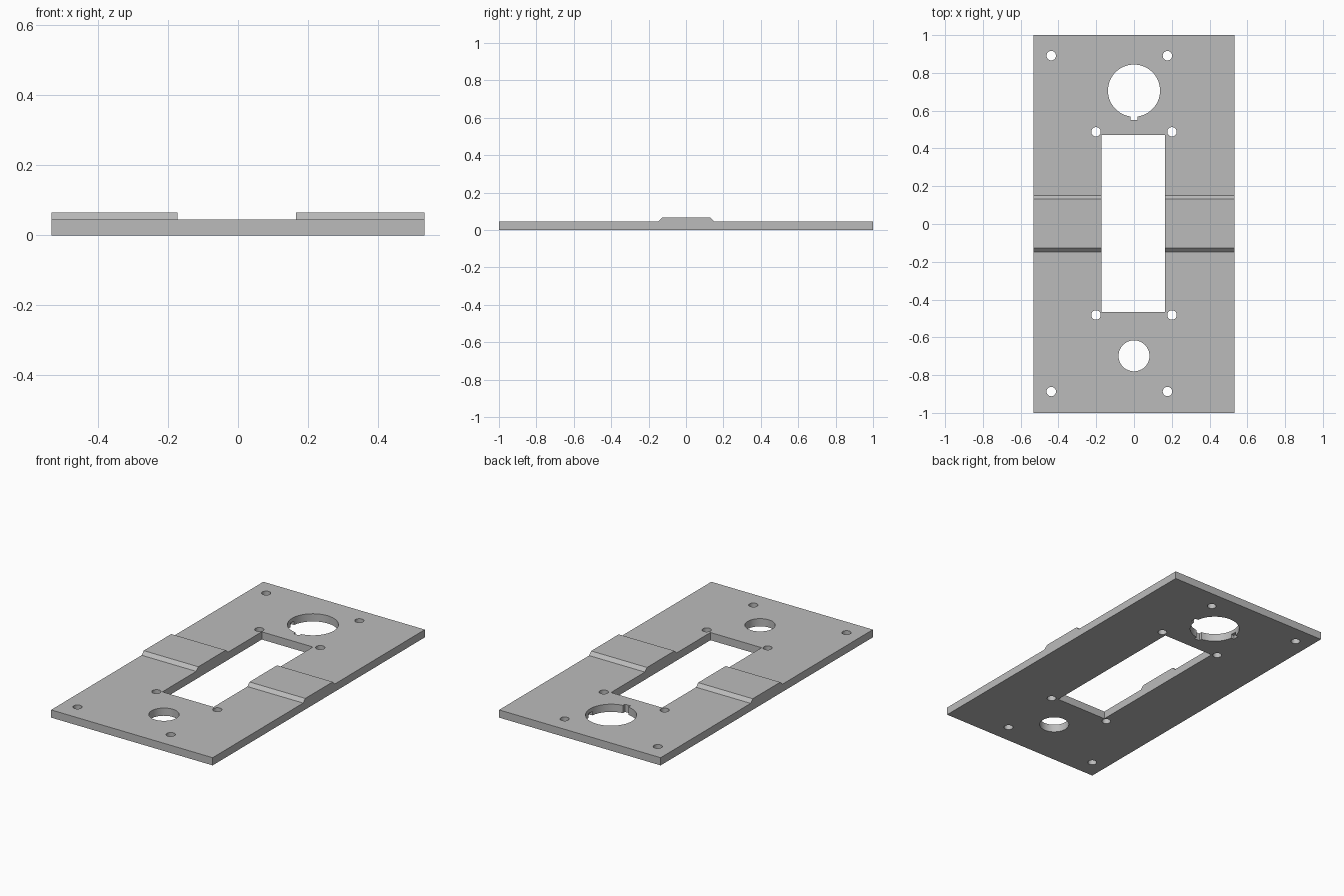
import bpy

cube = bpy.data.objects.get("Cube")
if cube:
    bpy.data.objects.remove(cube, do_unlink=True)

HALF_W, HALF_L = 0.533, 1.0
BASE, RIDGE = 0.046, 0.066

grey = bpy.data.materials.new("plain grey")
grey.use_nodes = True
colour = (0.5, 0.5, 0.5, 1)
grey.diffuse_color = colour
grey.node_tree.nodes["Principled BSDF"].inputs["Base Color"].default_value = colour

# Plate with raised, chamfered cross ridge: side profile swept across x
profile = [(-HALF_L, 0), (HALF_L, 0), (HALF_L, BASE), (0.152, BASE), (0.132, RIDGE),
           (-0.127, RIDGE), (-0.147, BASE), (-HALF_L, BASE)]
n = len(profile)
verts = [(x, y, z) for x in (-HALF_W, HALF_W) for y, z in profile]
faces = [tuple(reversed(range(n))), tuple(range(n, 2 * n))]
faces += [(i, (i + 1) % n, n + (i + 1) % n, n + i) for i in range(n)]
mesh = bpy.data.meshes.new("mounting_plate")
mesh.from_pydata(verts, [], faces)
mesh.materials.append(grey)
plate = bpy.data.objects.new("mounting_plate", mesh)
bpy.context.collection.objects.link(plate)


def cut(cutter):
    """Subtract a cutter from the plate, then discard it."""
    cutter.hide_render = True
    mod = plate.modifiers.new("cut", 'BOOLEAN')
    mod.operation = 'DIFFERENCE'
    mod.solver = 'EXACT'
    mod.object = cutter
    bpy.ops.object.select_all(action='DESELECT')
    bpy.context.view_layer.objects.active = plate
    plate.select_set(True)
    bpy.ops.object.modifier_apply(modifier=mod.name)
    bpy.data.objects.remove(cutter, do_unlink=True)


def cut_box(x0, x1, y0, y1, z0=-0.1, z1=0.2):
    bpy.ops.mesh.primitive_cube_add(
        size=1, location=((x0 + x1) / 2, (y0 + y1) / 2, (z0 + z1) / 2))
    box = bpy.context.object
    box.scale = (x1 - x0, y1 - y0, z1 - z0)
    bpy.context.view_layer.update()
    cut(box)


def cut_hole(x, y, radius, sides=32):
    bpy.ops.mesh.primitive_cylinder_add(
        vertices=sides, radius=radius, depth=0.4, location=(x, y, 0))
    cut(bpy.context.object)


# Central window
cut_box(-0.173, 0.165, -0.466, 0.471)

# Large keyed hole, with a through notch and two shallow pockets underneath
KEY_Y = 0.706
cut_hole(0, KEY_Y, 0.138, 64)
cut_box(-0.018, 0.018, KEY_Y - 0.156, KEY_Y - 0.1)
for side in (-1, 1):
    inner, outer = side * 0.1, side * 0.156
    cut_box(min(inner, outer), max(inner, outer),
            KEY_Y - 0.018, KEY_Y + 0.018, -0.1, 0.023)

# Smaller round hole
cut_hole(0, -0.698, 0.082, 48)

# Screw holes: outer corners and window corners
for end in (-1, 1):
    for x in (-0.438, 0.177):
        cut_hole(x, 0.002 + end * 0.889, 0.025)
    for x in (-0.201, 0.201):
        cut_hole(x, 0.003 + end * 0.485, 0.025)

bpy.context.view_layer.objects.active = plate
plate.select_set(True)
bpy.ops.object.shade_smooth_by_angle()
